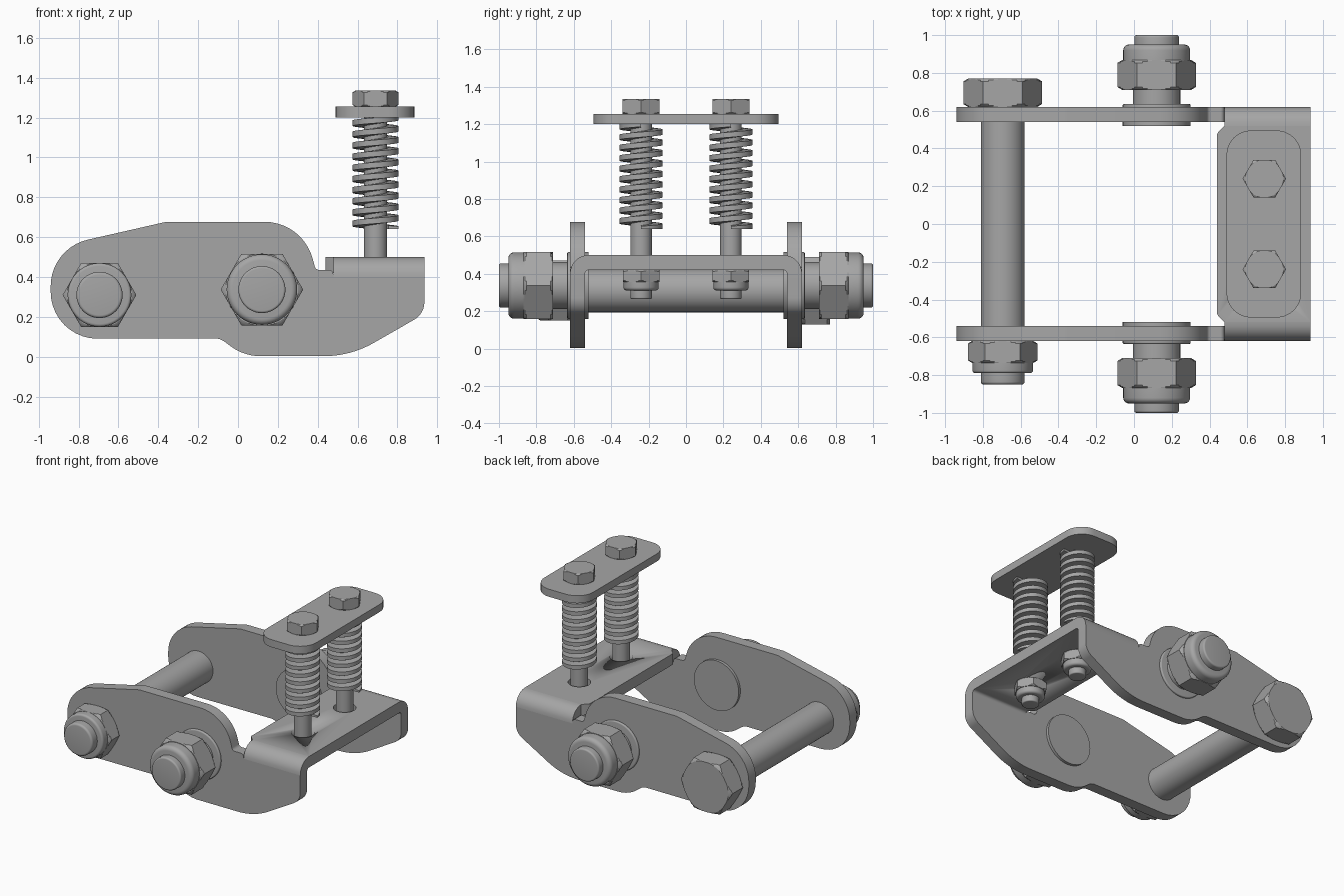
import bpy, bmesh, math
from mathutils import Vector, Matrix

cube = bpy.data.objects.get("Cube")
if cube:
    bpy.data.objects.remove(cube, do_unlink=True)

steel = bpy.data.materials.new("steel_grey")
steel.use_nodes = True
GREY = (0.38, 0.38, 0.38, 1)
steel.diffuse_color = GREY
steel.node_tree.nodes["Principled BSDF"].inputs["Base Color"].default_value = GREY

SEG = 48
UP, BACK = Vector((0, 0, 1)), Vector((0, 1, 0))


def finish(name, bm):
    """Turn a bmesh into a smooth-shaded steel object."""
    bmesh.ops.recalc_face_normals(bm, faces=bm.faces)
    mesh = bpy.data.meshes.new(name)
    bm.to_mesh(mesh)
    bm.free()
    mesh.materials.append(steel)
    ob = bpy.data.objects.new(name, mesh)
    bpy.context.collection.objects.link(ob)
    bpy.ops.object.select_all(action='DESELECT')
    ob.select_set(True)
    bpy.context.view_layer.objects.active = ob
    bpy.ops.object.shade_smooth_by_angle(angle=math.radians(22))
    return ob


def bridge(bm, rings):
    """Skin closed rings of vertices and cap both ends."""
    for a, b in zip(rings, rings[1:]):
        n = len(a)
        for i in range(n):
            j = (i + 1) % n
            bm.faces.new((a[i], a[j], b[j], b[i]))
    bm.faces.new(rings[0])
    bm.faces.new(rings[-1])


def revolve(name, profile, origin, axis, hex_radius=None):
    """Lathe (radius, height) points; hex_radius trims the round to a hexagon."""
    bm = bmesh.new()
    # x stays across the axis so hexagon corners point along x
    side = Vector((1, 0, 0))
    other = axis.cross(side)
    rings = []
    for r, h in profile:
        ring = []
        for k in range(SEG):
            t = math.tau * k / SEG
            rr = r
            if hex_radius:
                off = t % (math.pi / 3) - math.pi / 6
                rr = min(r, hex_radius * math.cos(math.pi / 6) / math.cos(off))
            ring.append(bm.verts.new(Vector(origin) + axis * h
                                     + (side * math.cos(t) + other * math.sin(t)) * rr))
        rings.append(ring)
    bridge(bm, rings)
    return finish(name, bm)


def hexagon(name, radius, h0, h1, origin, axis):
    """Hex prism with conical corner chamfers on both ends."""
    steps = [(radius * (0.88 + 0.03 * k), radius * 0.018 * k) for k in range(5)]
    profile = [(r, h0 + d) for r, d in steps] + [(r, h1 - d) for r, d in reversed(steps)]
    return revolve(name, profile, origin, axis, radius)


def rod(name, radius, h0, h1, origin, axis, bevel=0.0):
    """Cylinder whose far end is rounded by bevel."""
    profile = [(radius, h0)]
    if bevel:
        for k in range(6):
            a = math.pi / 2 * k / 5
            profile.append((radius - bevel + bevel * math.cos(a),
                            h1 - bevel + bevel * math.sin(a)))
    else:
        profile.append((radius, h1))
    return revolve(name, profile, origin, axis)


def fillet(corners, steps=10):
    """Round each (u, v, radius) corner of a polygon with a true arc."""
    out = []
    n = len(corners)
    for i, (u, v, r) in enumerate(corners):
        p = Vector((u, v, 0))
        if r == 0:
            out.append(p)
            continue
        d1 = (Vector((*corners[i - 1][:2], 0)) - p).normalized()
        d2 = (Vector((*corners[(i + 1) % n][:2], 0)) - p).normalized()
        half = d1.angle(d2) / 2
        centre = p + (d1 + d2).normalized() * r / math.sin(half)
        t = r / math.tan(half)
        a, b = (p + d1 * t - centre).normalized(), (p + d2 * t - centre).normalized()
        out += [centre + a.slerp(b, k / steps) * r for k in range(steps + 1)]
    return out


def prism(name, outline, low, high, place):
    """Extrude an outline; place maps (u, v, w) to model space."""
    bm = bmesh.new()
    bridge(bm, [[bm.verts.new(place(p.x, p.y, w)) for p in outline] for w in (low, high)])
    return finish(name, bm)


# Side plate outline, in x and z
plate_outline = fillet([
    (-0.94, 0.09, 0.235), (-0.94, 0.545, 0.24), (-0.36, 0.677, 0.08),
    (0.325, 0.677, 0.25), (0.39, 0.435, 0.025), (0.475, 0.435, 0.02),
    (0.48, 0.40, 0), (0.935, 0.40, 0), (0.935, 0.215, 0.1),
    (0.565, 0.003, 0.5), (0.03, 0.003, 0.25), (-0.09, 0.092, 0.08)])

# Quarter-round bend joining side plate and bridge plate, in y and z
bend = [Vector((0.52 + r * math.cos(a), 0.40 + r * math.sin(a), 0))
        for r, order in ((0.10, range(9)), (0.02, range(8, -1, -1)))
        for a in (math.pi / 2 * k / 8 for k in order)]

for s, label in ((-1, "front"), (1, "back")):
    prism(label + "_side_plate", plate_outline, 0.54, 0.62,
          lambda u, v, w: (u, s * w, v))
    prism(label + "_bend", bend, 0.48, 0.935, lambda u, v, w: (w, s * u, v))

    # Pivot stud with locking nut
    out = BACK * s
    at = (0.12, 0, 0.337)
    rod(label + "_stud_flange", 0.18, 0.52, 0.635, at, out, 0.008)
    rod(label + "_stud_shank", 0.125, 0.63, 0.72, at, out)
    hexagon(label + "_stud_nut", 0.207, 0.71, 0.868, at, out)
    rod(label + "_stud_nut_collar", 0.177, 0.86, 0.95, at, out, 0.03)
    rod(label + "_stud_tip", 0.118, 0.94, 1.0, at, out, 0.012)

# Bridge plate with clearance holes
bridge_outline = fillet([(0.44, -0.48, 0.02), (0.48, -0.52, 0), (0.935, -0.52, 0),
                         (0.935, 0.52, 0), (0.48, 0.52, 0), (0.44, 0.48, 0.02)])
bridge_plate = prism("bridge_plate", bridge_outline, 0.42, 0.50, lambda u, v, w: (u, v, w))
for y in (-0.24, 0.24):
    cutter = rod("hole_cutter", 0.075, 0.3, 0.6, (0.69, y, 0), UP)
    cut = bridge_plate.modifiers.new("hole", 'BOOLEAN')
    cut.operation = 'DIFFERENCE'
    cut.object = cutter
    bpy.context.view_layer.objects.active = bridge_plate
    bpy.ops.object.modifier_apply(modifier=cut.name)
    bpy.data.objects.remove(cutter, do_unlink=True)

# Long cross bolt
at = (-0.695, 0, 0.31)
rod("cross_bolt_shaft", 0.116, -0.56, 0.56, at, BACK)
hexagon("cross_bolt_head", 0.208, 0.62, 0.77, at, BACK)
hexagon("cross_bolt_nut", 0.185, 0.62, 0.735, at, -BACK)
rod("cross_bolt_nut_collar", 0.16, 0.72, 0.79, at, -BACK, 0.015)
rod("cross_bolt_tip", 0.116, 0.78, 0.85, at, -BACK, 0.015)

# Spring cap plate
cap = fillet([(0.49, -0.495, 0.13), (0.885, -0.495, 0.13),
              (0.885, 0.495, 0.13), (0.49, 0.495, 0.13)])
prism("cap_plate", cap, 1.20, 1.255, lambda u, v, w: (u, v, w))


def spring(name, x, y, z0, z1, turns):
    """Flat-wire coil with ground ends."""
    bm = bmesh.new()
    rings = []
    count = int(turns * 36)
    for k in range(count + 1):
        t = math.tau * turns * k / count
        zc = z0 + (z1 - z0) * k / count
        ring = []
        for r, dz in ((0.064, -0.018), (0.115, -0.014), (0.115, 0.014), (0.064, 0.018)):
            z = min(max(zc + dz, z0), z1)
            ring.append(bm.verts.new((x + r * math.cos(t), y + r * math.sin(t), z)))
        rings.append(ring)
    bridge(bm, rings)
    finish(name, bm)


# Spring bolts
for y, label in ((-0.24, "front"), (0.24, "back")):
    at = (0.69, y, 0)
    rod(label + "_spring_bolt_shaft", 0.058, 0.30, 1.21, at, UP)
    hexagon(label + "_spring_bolt_head", 0.115, 1.255, 1.335, at, UP)
    hexagon(label + "_spring_bolt_nut", 0.113, -0.42, -0.355, at, -UP)
    rod(label + "_spring_bolt_nut_collar", 0.094, -0.36, -0.31, at, -UP, 0.018)
    rod(label + "_spring_bolt_tip", 0.058, -0.32, -0.265, at, -UP, 0.008)
    spring(label + "_spring", 0.69, y, 0.64, 1.20, 10)
